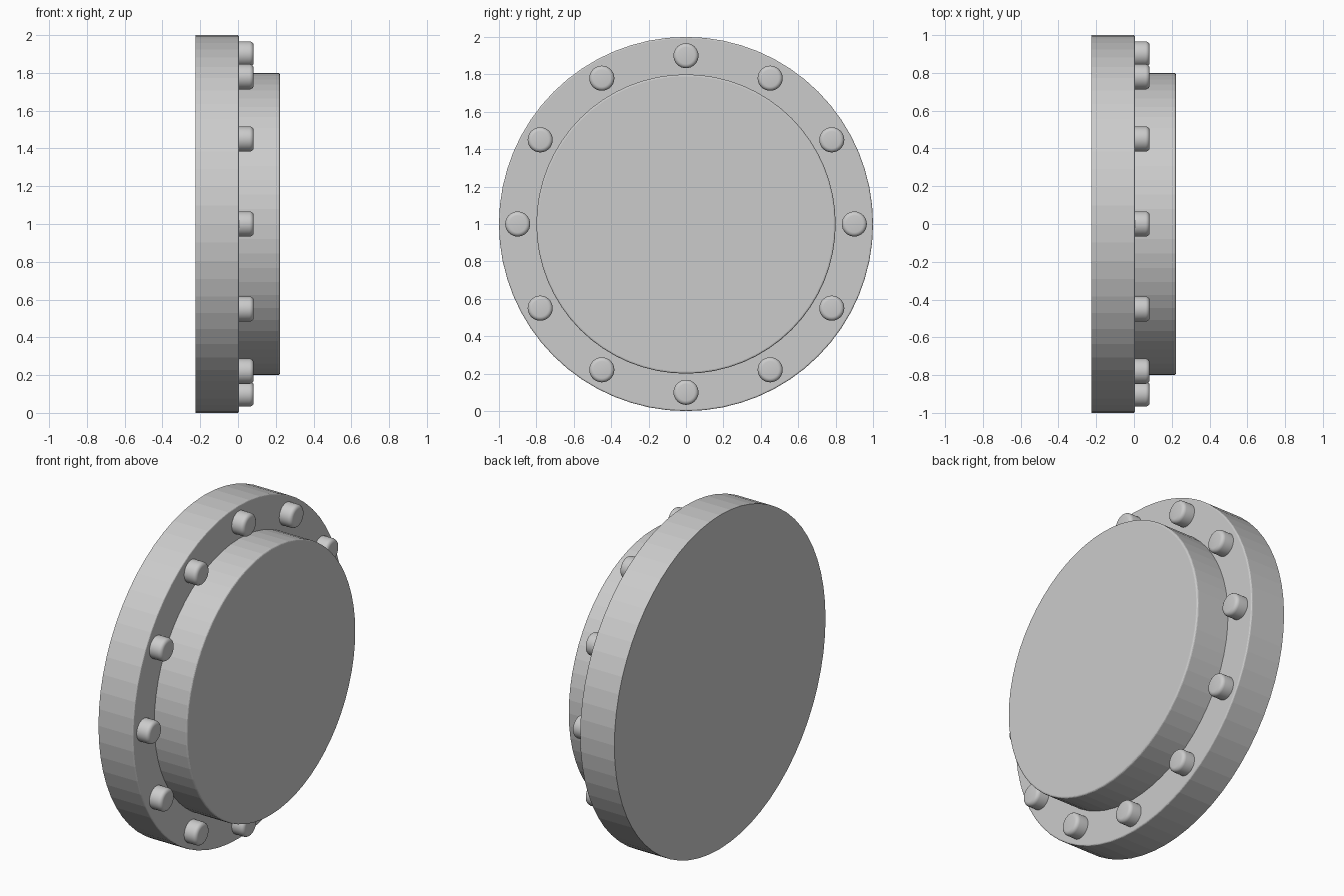
import bpy, math

if "Cube" in bpy.data.objects:
    bpy.data.objects.remove(bpy.data.objects["Cube"])

AXIS_Z = 1.0


def lathe(name, profile, sides, y=0.0, z=AXIS_Z, smooth=False):
    """Revolve (x, radius) points around an x-directed axis, capped at both ends."""
    verts, faces = [], []
    for x, r in profile:
        for i in range(sides):
            a = 2 * math.pi * i / sides
            verts.append((x, y + r * math.cos(a), z + r * math.sin(a)))
    for k in range(len(profile) - 1):
        for i in range(sides):
            j = (i + 1) % sides
            a, b = k * sides, (k + 1) * sides
            faces.append((a + i, a + j, b + j, b + i))
    faces.append(tuple(reversed(range(sides))))
    last = (len(profile) - 1) * sides
    faces.append(tuple(range(last, last + sides)))
    mesh = bpy.data.meshes.new(name)
    mesh.from_pydata(verts, [], faces)
    mesh.update()
    obj = bpy.data.objects.new(name, mesh)
    bpy.context.collection.objects.link(obj)
    if smooth:
        bpy.ops.object.select_all(action='DESELECT')
        obj.select_set(True)
        bpy.context.view_layer.objects.active = obj
        bpy.ops.object.shade_smooth_by_angle(angle=math.radians(40))
    return obj


def rounded(x0, x1, radius, bevel, steps):
    """Cylinder profile with a rounded front rim."""
    pts = [(x0, radius)]
    for s in range(steps + 1):
        a = math.pi / 2 * s / steps
        pts.append((x1 - bevel + bevel * math.sin(a),
                    radius - bevel + bevel * math.cos(a)))
    return pts


# Wide back flange and raised front cover
lathe("flange", rounded(-0.225, 0.005, 1.0, 0.008, 3), 64)
lathe("cover", rounded(-0.01, 0.222, 0.8, 0.01, 3), 64)

# Ring of twelve rounded bolts
for n in range(12):
    a = 2 * math.pi * n / 12
    lathe(f"bolt_{n + 1}", rounded(-0.01, 0.083, 0.067, 0.022, 4), 32,
          0.9 * math.cos(a), AXIS_Z + 0.9 * math.sin(a), smooth=True)
